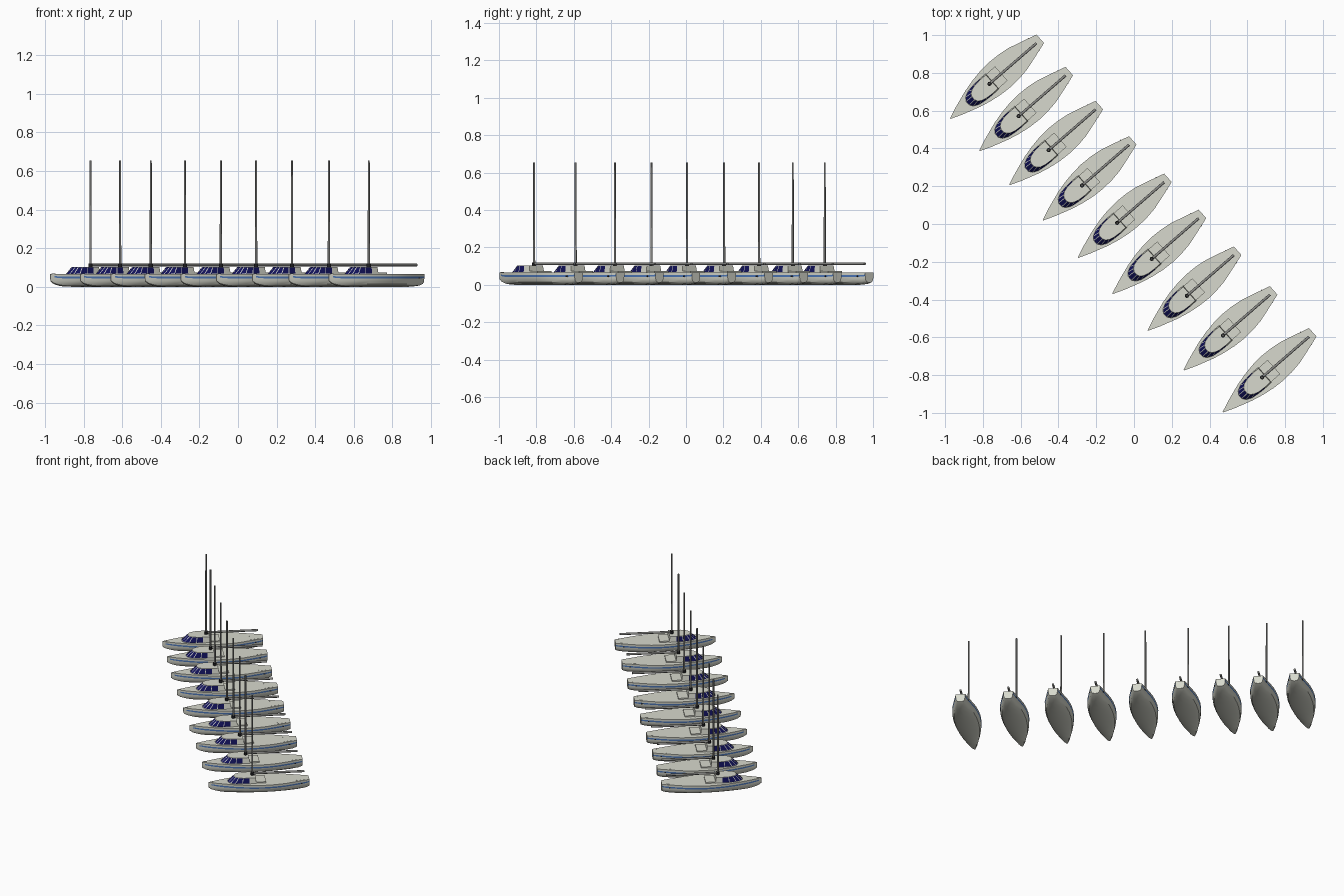
import bpy, bmesh, math
from mathutils import Matrix, Vector

cube = bpy.data.objects.get("Cube")
if cube:
    bpy.data.objects.remove(cube)


def material(name, r, g, b):
    m = bpy.data.materials.new(name)
    m.use_nodes = True
    m.diffuse_color = (r, g, b, 1)
    m.node_tree.nodes["Principled BSDF"].inputs["Base Color"].default_value = (r, g, b, 1)
    return m


WHITE = material("off white gelcoat", 0.68, 0.69, 0.61)
BLUE = material("blue stripe", 0.08, 0.2, 0.52)
NAVY = material("navy glass", 0.006, 0.006, 0.11)
GREY = material("spar grey", 0.25, 0.25, 0.24)
BLACK = material("black fittings", 0.012, 0.012, 0.014)

DECK = 0.066
LENGTH = 0.636


def finish(bm, name, mats, angle=35):
    bmesh.ops.recalc_face_normals(bm, faces=bm.faces)
    me = bpy.data.meshes.new(name)
    bm.to_mesh(me)
    bm.free()
    for m in mats:
        me.materials.append(m)
    me.shade_smooth()
    me.set_sharp_from_angle(angle=math.radians(angle))
    return me


def lerp(table, t):
    for (a, p), (b, q) in zip(table, table[1:]):
        if t <= b:
            return p + (q - p) * (t - a) / (b - a)
    return table[-1][1]


def box(bm, lo, hi):
    c = [(a + b) / 2 for a, b in zip(lo, hi)]
    s = [b - a for a, b in zip(lo, hi)]
    bmesh.ops.create_cube(bm, size=1, matrix=Matrix.Translation(c) @ Matrix.Diagonal((*s, 1)))


def rod(bm, a, b, r0, r1, sides=12):
    a, b = Vector(a), Vector(b)
    turn = (b - a).to_track_quat("Z", "Y").to_matrix().to_4x4()
    bmesh.ops.create_cone(bm, cap_ends=True, segments=sides, radius1=r0, radius2=r1,
                          depth=(b - a).length,
                          matrix=Matrix.Translation((a + b) / 2) @ turn)


# Hull: sections lofted from bow (x = 0) to stern
def make_hull():
    beam = [(0, .002), (.1, .027), (.25, .058), (.35, .073), (.45, .083), (.55, .087),
            (.65, .084), (.75, .075), (.87, .054), (1, .030)]
    keel = [(0, .03), (.03, .016), (.08, .006), (.15, .001), (.25, 0), (.9, 0),
            (.96, .004), (1, .012)]
    section = [(1, 1), (.99, .79), (.98, .64), (.94, .45), (.85, .22), (.6, .06), (0, 0)]
    half = section + [(-w, h) for w, h in section[-2::-1]]
    stations = [0, .03, .06, .1, .15, .2, .25, .35, .45, .55, .65, .75, .87, .96, 1]
    bm = bmesh.new()
    rings = []
    for t in stations:
        k, b = lerp(keel, t), lerp(beam, t)
        rings.append([bm.verts.new((t * LENGTH, b * w, k + (DECK - k) * h)) for w, h in half])
    n = len(half)
    for i, (r, s) in enumerate(zip(rings, rings[1:])):
        for j in range(n - 1):
            f = bm.faces.new((r[j], r[j + 1], s[j + 1], s[j]))
            if j in (1, n - 3) and stations[i] >= .03:
                f.material_index = 1
        bm.faces.new((r[-1], r[0], s[0], s[-1]))
    bm.faces.new(rings[0])
    bm.faces.new(rings[-1])
    return finish(bm, "hull", [WHITE, BLUE])


# Cabin: half plans mirrored and lofted, with inset windscreen and side windows
def make_cabin():
    lower = [(.122, .013), (.136, .032), (.165, .046), (.21, .052), (.255, .054), (.298, .053)]
    upper = [(.162, .011), (.17, .026), (.187, .038), (.215, .046), (.255, .049), (.294, .048)]
    bm = bmesh.new()
    lo, hi = [[bm.verts.new((x, y, z)) for x, y in plan + [(x, -y) for x, y in plan[::-1]]]
              for plan, z in ((lower, DECK), (upper, .103))]
    n = len(lo)
    sides = [bm.faces.new((lo[i], lo[(i + 1) % n], hi[(i + 1) % n], hi[i])) for i in range(n)]
    bm.faces.new(lo)
    bm.faces.new(hi)
    bm.normal_update()
    panes = [f for f in sides if f.calc_center_median().x < .26]
    bmesh.ops.inset_individual(bm, faces=panes, thickness=.003, depth=0)
    for f in panes:
        f.material_index = 1
    return finish(bm, "cabin", [WHITE, NAVY], 20)


# Low cockpit surround behind the cabin, and the bow roller
def make_cockpit():
    bm = bmesh.new()
    box(bm, (.29, -.05, DECK - .002), (.36, .05, .074))
    box(bm, (.012, -.004, DECK - .002), (.03, .004, DECK + .003))
    return finish(bm, "cockpit_surround", [WHITE], 20)


# Stern portlights
def make_portlights():
    bm = bmesh.new()
    for s in (-1, 1):
        y = sorted((s * .040, s * .045))
        box(bm, (.582, y[0], .043), (.592, y[1], .049))
    return finish(bm, "stern_portlights", [BLACK])


# Stern locker lid, a thin raised plate
def make_locker():
    bm = bmesh.new()
    box(bm, (.552, -.044, DECK - .002), (.61, .044, DECK + .001))
    bmesh.ops.scale(bm, vec=(1, .72, 1), verts=[v for v in bm.verts if v.co.x > .6])
    return finish(bm, "stern_locker", [WHITE])


MAST_X = .277


def make_mast():
    bm = bmesh.new()
    rod(bm, (MAST_X, 0, .1), (MAST_X, 0, .655), .0062, .005)
    return finish(bm, "mast", [GREY])


def make_collar():
    bm = bmesh.new()
    rod(bm, (MAST_X, 0, .102), (MAST_X, 0, .12), .011, .011)
    return finish(bm, "mast_collar", [BLACK])


def make_boom():
    bm = bmesh.new()
    rod(bm, (MAST_X, 0, .113), (.606, -.004, .113), .007, .007)
    return finish(bm, "boom", [GREY])


parts = [make_hull(), make_cabin(), make_cockpit(), make_portlights(), make_locker(),
         make_mast(), make_collar(), make_boom()]

# Nine moored boats in a diagonal row, placed by their masts
moorings = [(-.765, .742), (-.611, .571), (-.452, .391), (-.275, .204), (-.089, .006),
            (.094, -.185), (.280, -.38), (.471, -.59), (.678, -.812)]
heading = Matrix.Rotation(math.radians(41.6), 4, "Z")
for i, (x, y) in enumerate(moorings, 1):
    place = Matrix.Translation((x, y, 0)) @ heading @ Matrix.Translation((-MAST_X, 0, 0))
    for me in parts:
        ob = bpy.data.objects.new(f"{me.name}_{i}", me)
        bpy.context.collection.objects.link(ob)
        ob.matrix_world = place
